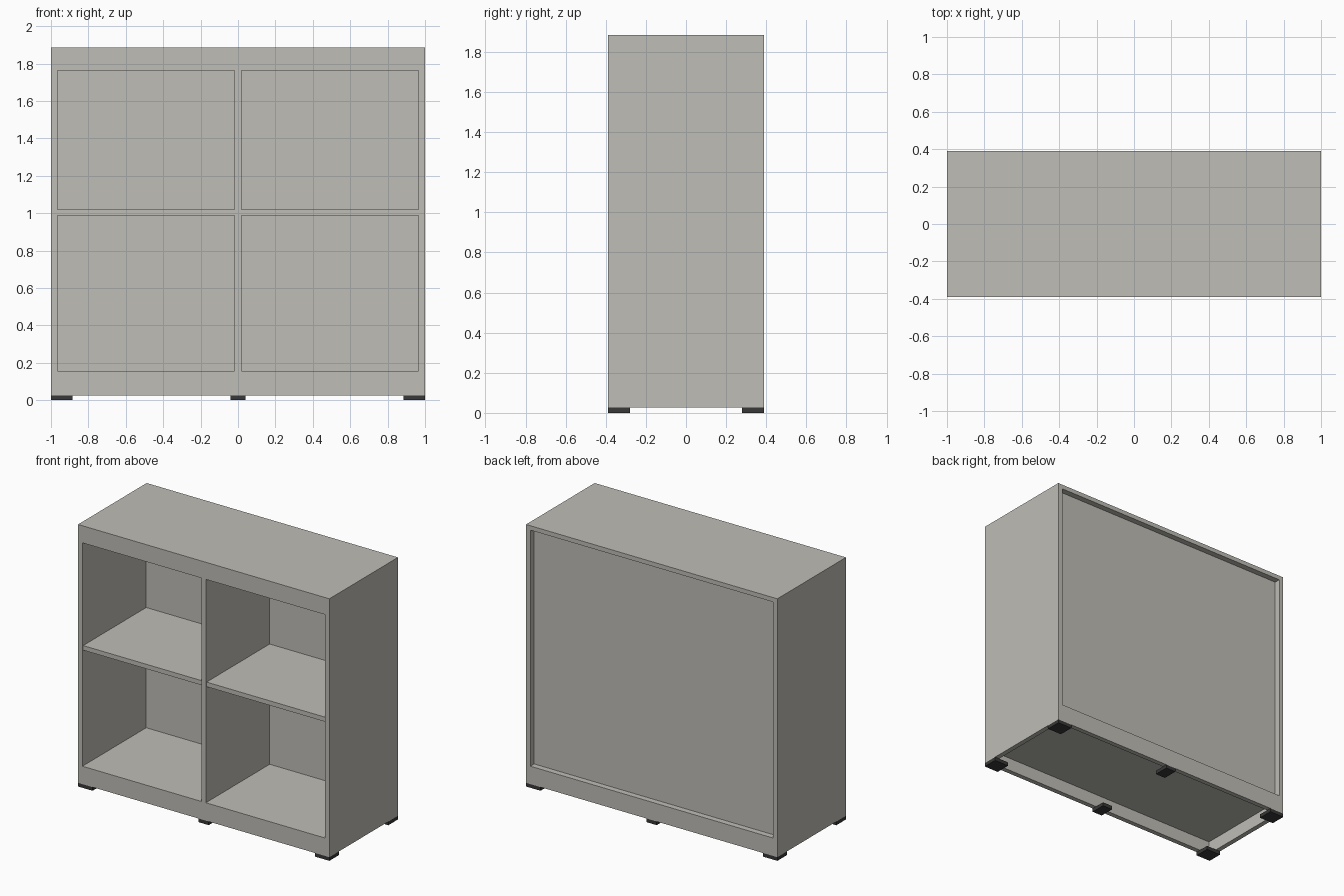
import bpy
import bmesh
from mathutils import Vector

if "Cube" in bpy.data.objects:
    bpy.data.objects.remove(bpy.data.objects["Cube"])


def material(name, rgb):
    mat = bpy.data.materials.new(name)
    mat.diffuse_color = (*rgb, 1.0)
    mat.use_nodes = True
    mat.node_tree.nodes["Principled BSDF"].inputs["Base Color"].default_value = mat.diffuse_color
    return mat


BOARD = material("warm_grey_board", (0.52, 0.51, 0.47))
PLASTIC = material("black_plastic", (0.04, 0.04, 0.04))


def box(name, xs, ys, zs, mat=BOARD):
    """Axis-aligned board given by its extents."""
    bm = bmesh.new()
    bmesh.ops.create_cube(bm, size=1.0)
    size = Vector((xs[1] - xs[0], ys[1] - ys[0], zs[1] - zs[0]))
    centre = Vector((sum(xs), sum(ys), sum(zs))) / 2
    for v in bm.verts:
        v.co = v.co * size + centre
    mesh = bpy.data.meshes.new(name)
    bm.to_mesh(mesh)
    bm.free()
    mesh.materials.append(mat)
    obj = bpy.data.objects.new(name, mesh)
    bpy.context.collection.objects.link(obj)
    return obj


W, D, H = 1.0, 0.39, 1.885      # half width, half depth, height
T = 0.035                       # board thickness
FOOT = 0.026                    # foot height
TOP = H - 0.032                 # underside of top board
FLOOR = 0.155                   # upper face of bottom board
IN = W - T                      # inner face of the sides
HALF = 0.0175                   # half thickness of the divider
BACK = (0.335, 0.347)           # recessed back panel

# Carcass
box("top_board", (-W, W), (-D, D), (TOP, H))
box("bottom_board", (-IN, IN), (-D, D), (0.12, FLOOR))
box("back_panel", (-IN, IN), BACK, (FLOOR, TOP))
box("divider", (-HALF, HALF), (-D, BACK[0]), (FLOOR, TOP))

# Plinth boards under the bottom board
box("front_plinth", (-IN, IN), (-D, -D + T), (FOOT, 0.12))
box("back_plinth", (-IN, IN), (D - T, D), (FOOT, 0.12))

# Sides, shelves and top rails, left and right
for side, s in (("left", -1), ("right", 1)):
    bay = sorted((s * HALF, s * IN))
    box(side + "_side", sorted((s * IN, s * W)), (-D, D), (FOOT, TOP))
    box(side + "_shelf", bay, (-D + 0.008, BACK[0]), (0.987, 1.02))
    box(side + "_top_rail", bay, (-D, -D + T), (1.762, TOP))

# Feet: corners and middle, front and back
for row, s in (("front", -1), ("back", 1)):
    ys = sorted((s * 0.28, s * D))
    for col, xs in (("left", (-W, -0.885)), ("middle", (-0.04, 0.04)), ("right", (0.885, W))):
        box(f"{row}_{col}_foot", xs, ys, (0, FOOT), PLASTIC)
